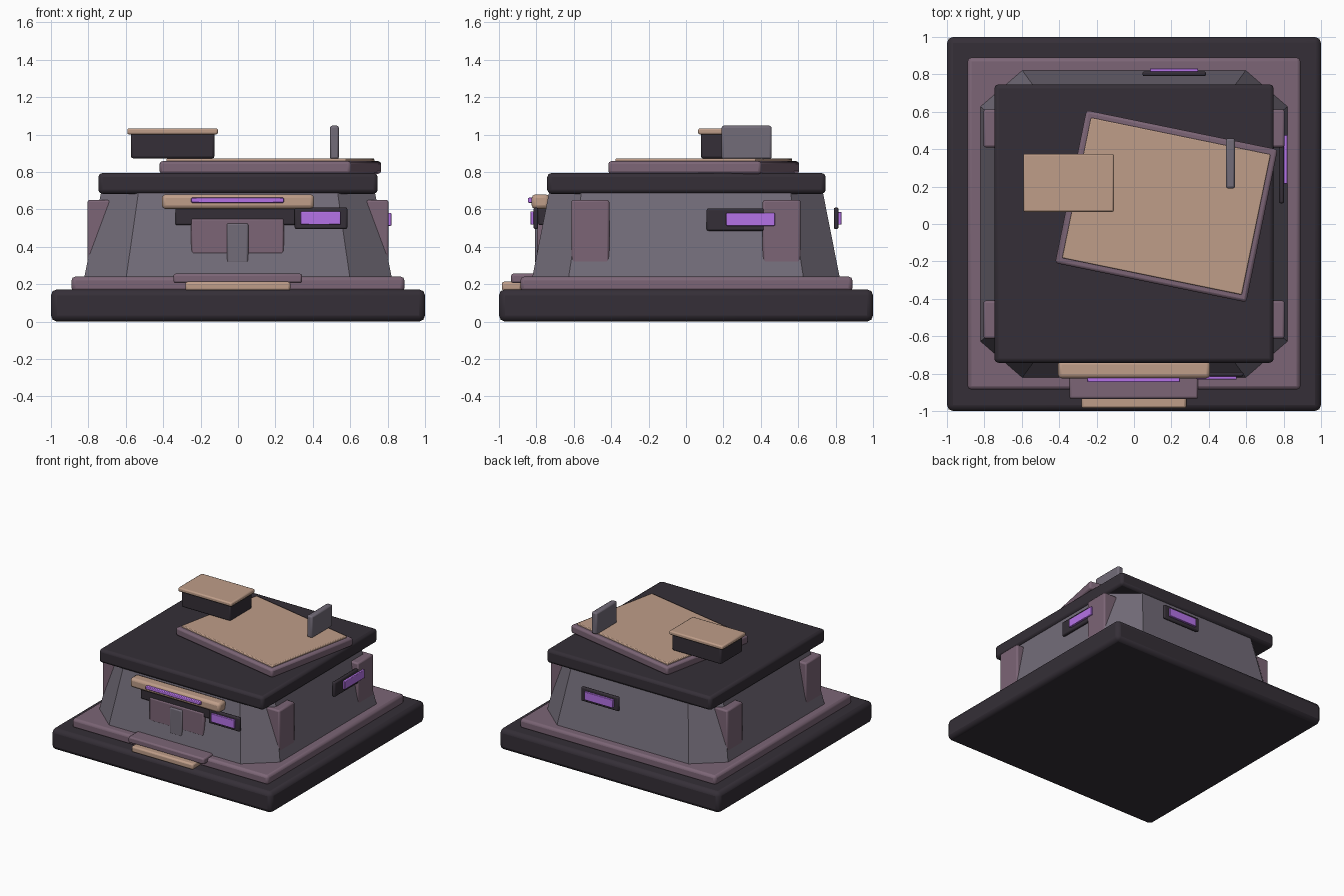
import bpy, bmesh, math

if "Cube" in bpy.data.objects:
    bpy.data.objects.remove(bpy.data.objects["Cube"])

def mat(name, rgb):
    m = bpy.data.materials.new(name)
    m.diffuse_color = (*rgb, 1)
    m.use_nodes = True
    m.node_tree.nodes["Principled BSDF"].inputs["Base Color"].default_value = m.diffuse_color
    return m

DARK = mat("dark", (0.035, 0.028, 0.038))
MAUVE = mat("mauve", (0.20, 0.13, 0.18))
GREY = mat("grey", (0.17, 0.15, 0.19))
TAN = mat("tan", (0.52, 0.34, 0.25))
GLOW = mat("glow", (0.46, 0.17, 0.80))

def finish(bm, name, material):
    me = bpy.data.meshes.new(name)
    bm.to_mesh(me)
    bm.free()
    me.materials.append(material)
    ob = bpy.data.objects.new(name, me)
    bpy.context.collection.objects.link(ob)
    return ob

def box(name, x, y, z, material, bevel=0.01, rot=0.0):
    """Bevelled box from (min, max) ranges, optionally turned about its own z."""
    bm = bmesh.new()
    bmesh.ops.create_cube(bm, size=1)
    bmesh.ops.scale(bm, verts=bm.verts, vec=(x[1] - x[0], y[1] - y[0], z[1] - z[0]))
    ob = finish(bm, name, material)
    ob.location = [(r[0] + r[1]) / 2 for r in (x, y, z)]
    ob.rotation_euler.z = math.radians(rot)
    if bevel:
        b = ob.modifiers.new("bevel", 'BEVEL')
        b.width, b.segments = bevel, 2
        bpy.context.view_layer.objects.active = ob
        ob.select_set(True)
        bpy.ops.object.shade_smooth_by_angle(angle=math.radians(35))
        ob.select_set(False)
    return ob

# Stepped base
box("base_slab", (-1, 1), (-1, 1), (0, 0.172), DARK, 0.032)
box("base_trim", (-0.89, 0.89), (-0.885, 0.89), (0.16, 0.24), MAUVE, 0.02)

# Tapered eight-sided body
corner = [(0.60, 0.825), (0.825, 0.63)]
ring = [(x, y) for x, y in corner] + [(x, -y) for x, y in corner[::-1]]
ring += [(-x, -y) for x, y in ring]
bm = bmesh.new()
loops = [[bm.verts.new((x * s, y * s, z)) for x, y in ring]
         for s, z in ((1, 0.22), (0.885, 0.70))]
bm.faces.new(loops[0])
bm.faces.new(loops[1])
for i in range(8):
    j = (i + 1) % 8
    bm.faces.new((loops[0][i], loops[0][j], loops[1][j], loops[1][i]))
bmesh.ops.recalc_face_normals(bm, faces=bm.faces)
finish(bm, "body", GREY)

# Side buttresses
for sx in (-1, 1):
    for sy in (-1, 1):
        xs = sorted((sx * 0.64, sx * 0.805))
        ys = sorted((sy * 0.41, sy * 0.613))
        box("buttress", xs, ys, (0.26, 0.65), MAUVE, 0.012)

# Top slab and turned panel
box("top_slab", (-0.747, 0.747), (-0.742, 0.747), (0.683, 0.794), DARK, 0.022)
cx, cy = 0.173, 0.095
box("panel_frame", (cx - 0.522, cx + 0.522), (cy - 0.417, cy + 0.417),
    (0.79, 0.857), MAUVE, 0.015, -11.6)
box("panel_face", (cx - 0.49, cx + 0.49), (cy - 0.383, cy + 0.383),
    (0.84, 0.872), TAN, 0.006, -11.6)

# Items standing on the top
box("top_box", (-0.572, -0.126), (0.08, 0.362), (0.872, 1.01), DARK, 0.012)
box("top_box_lid", (-0.592, -0.107), (0.065, 0.375), (1.0, 1.033), TAN, 0.01)
box("upright_fin", (0.491, 0.54), (0.19, 0.458), (0.868, 1.047), GREY, 0.012)

# Front fittings
box("front_recess", (-0.335, 0.335), (-0.79, -0.66), (0.515, 0.63), DARK, 0.01)
box("front_handle", (-0.407, 0.407), (-0.825, -0.73), (0.602, 0.68), TAN, 0.02)
box("handle_light", (-0.25, 0.245), (-0.845, -0.81), (0.635, 0.662), GLOW, 0.005)
box("front_pad", (-0.25, 0.245), (-0.797, -0.70), (0.36, 0.55), MAUVE, 0.01)
box("front_latch", (-0.06, 0.055), (-0.807, -0.72), (0.31, 0.525), GREY, 0.01)
box("front_step", (-0.345, 0.343), (-0.935, -0.79), (0.205, 0.256), MAUVE, 0.012)
box("step_edge", (-0.282, 0.28), (-0.985, -0.88), (0.165, 0.213), TAN, 0.012)

# Glowing windows with dark frames
box("front_window_frame", (0.303, 0.585), (-0.816, -0.79), (0.494, 0.61), DARK, 0.01)
box("front_window", (0.335, 0.548), (-0.832, -0.805), (0.518, 0.588), GLOW, 0.004)
box("back_window_frame", (0.045, 0.385), (0.79, 0.816), (0.494, 0.61), DARK, 0.01)
box("back_window", (0.085, 0.343), (0.805, 0.832), (0.518, 0.586), GLOW, 0.004)
box("right_window_frame", (0.775, 0.803), (0.11, 0.45), (0.485, 0.605), DARK, 0.01)
box("right_window", (0.79, 0.82), (0.215, 0.475), (0.512, 0.58), GLOW, 0.004)
